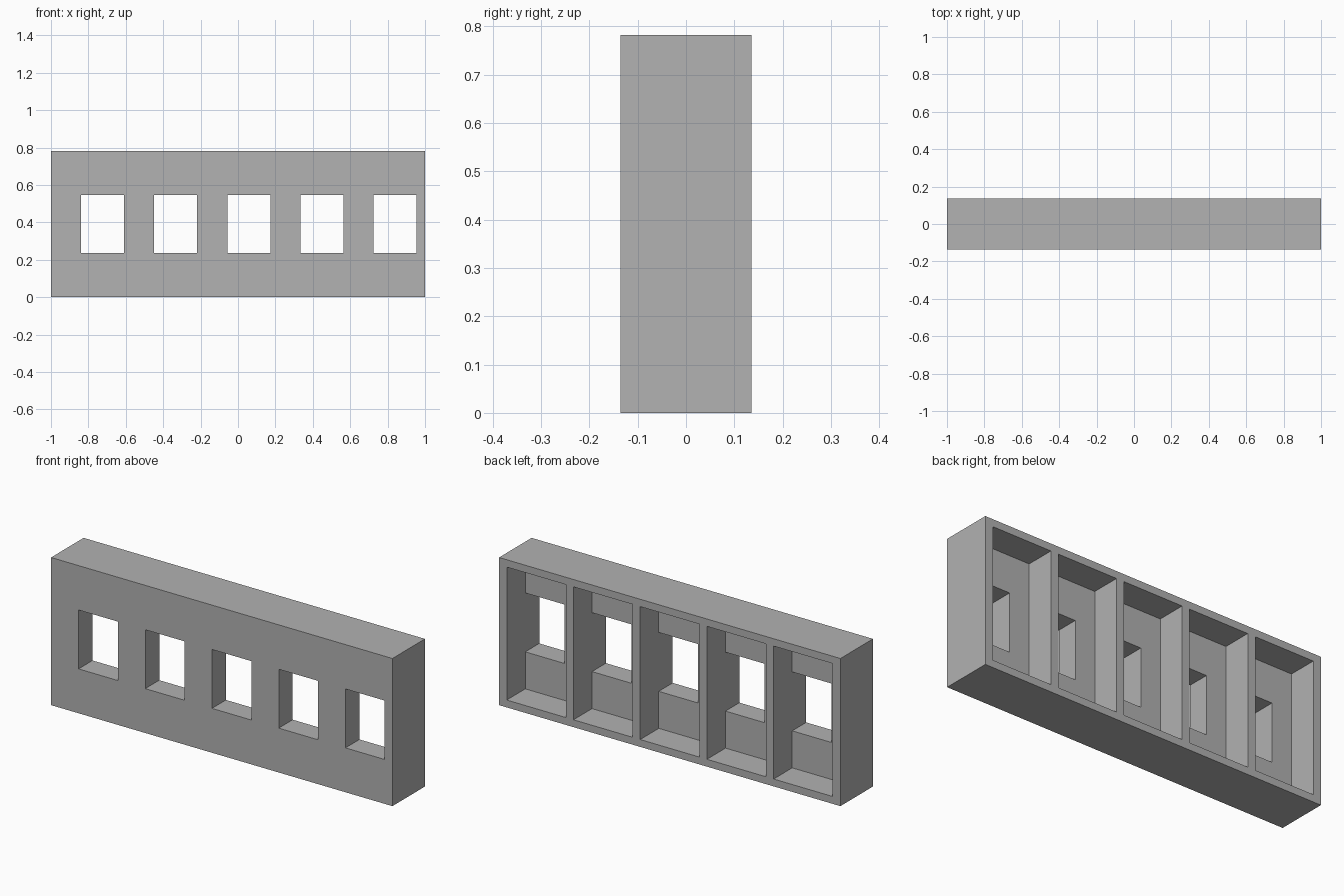
import bpy
import bmesh
import math

default = bpy.data.objects.get("Cube")
if default:
    bpy.data.objects.remove(default, do_unlink=True)

# Dimensions
WIDTH, DEPTH, HEIGHT = 2.0, 0.272, 0.782
BAYS = 5
RIB = 0.045                          # upright ribs between the bays
PITCH = (WIDTH - RIB) / BAYS
RAIL = 0.039                         # top and bottom rails
SKIN = 0.117                         # thickness of the front wall
WINDOW = 0.23
SILL, HEAD = 0.235, 0.547

# Cutting planes along each axis
xs = [-WIDTH / 2]
for i in range(BAYS):
    end = -WIDTH / 2 + PITCH * (i + 1)
    xs += [end - PITCH + RIB, end - WINDOW, end]
xs.append(WIDTH / 2)
ys = [-DEPTH / 2, -DEPTH / 2 + SKIN, DEPTH / 2]
zs = [0, RAIL, SILL, HEAD, HEIGHT - RAIL, HEIGHT]
planes = (xs, ys, zs)


def solid(i, j, k):
    """True where a cell of the wall is filled."""
    if not all(0 <= n < len(p) - 1 for n, p in zip((i, j, k), planes)):
        return False
    column = i % 3                   # 0 rib, 1 blank wall, 2 window
    if j == 1:                       # recessed back
        return column == 0 or k in (0, 4)
    return not (column == 2 and k == 2)


# One closed shell: a face wherever a filled cell meets an empty one
bm = bmesh.new()
verts = {}


def corner(key):
    if key not in verts:
        verts[key] = bm.verts.new([p[n] for p, n in zip(planes, key)])
    return verts[key]


for i in range(len(xs) - 1):
    for j in range(len(ys) - 1):
        for k in range(len(zs) - 1):
            if not solid(i, j, k):
                continue
            for axis in range(3):
                u, v = (axis + 1) % 3, (axis + 2) % 3
                for side in (0, 1):
                    near = [i, j, k]
                    near[axis] += 2 * side - 1
                    if solid(*near):
                        continue
                    loop = []
                    for du, dv in ((0, 0), (1, 0), (1, 1), (0, 1)):
                        c = [i, j, k]
                        c[axis] += side
                        c[u] += du
                        c[v] += dv
                        loop.append(corner(tuple(c)))
                    bm.faces.new(loop if side else loop[::-1])

# Merge the flat areas into large faces
bmesh.ops.dissolve_limit(bm, angle_limit=math.radians(1),
                         verts=bm.verts[:], edges=bm.edges[:])
mesh = bpy.data.meshes.new("window_wall")
bm.to_mesh(mesh)
bm.free()

# Plain grey
grey = bpy.data.materials.new("grey")
grey.use_nodes = True
colour = (0.445, 0.445, 0.445, 1)
grey.diffuse_color = colour
grey.node_tree.nodes["Principled BSDF"].inputs["Base Color"].default_value = colour
mesh.materials.append(grey)

wall = bpy.data.objects.new("window_wall", mesh)
bpy.context.collection.objects.link(wall)
